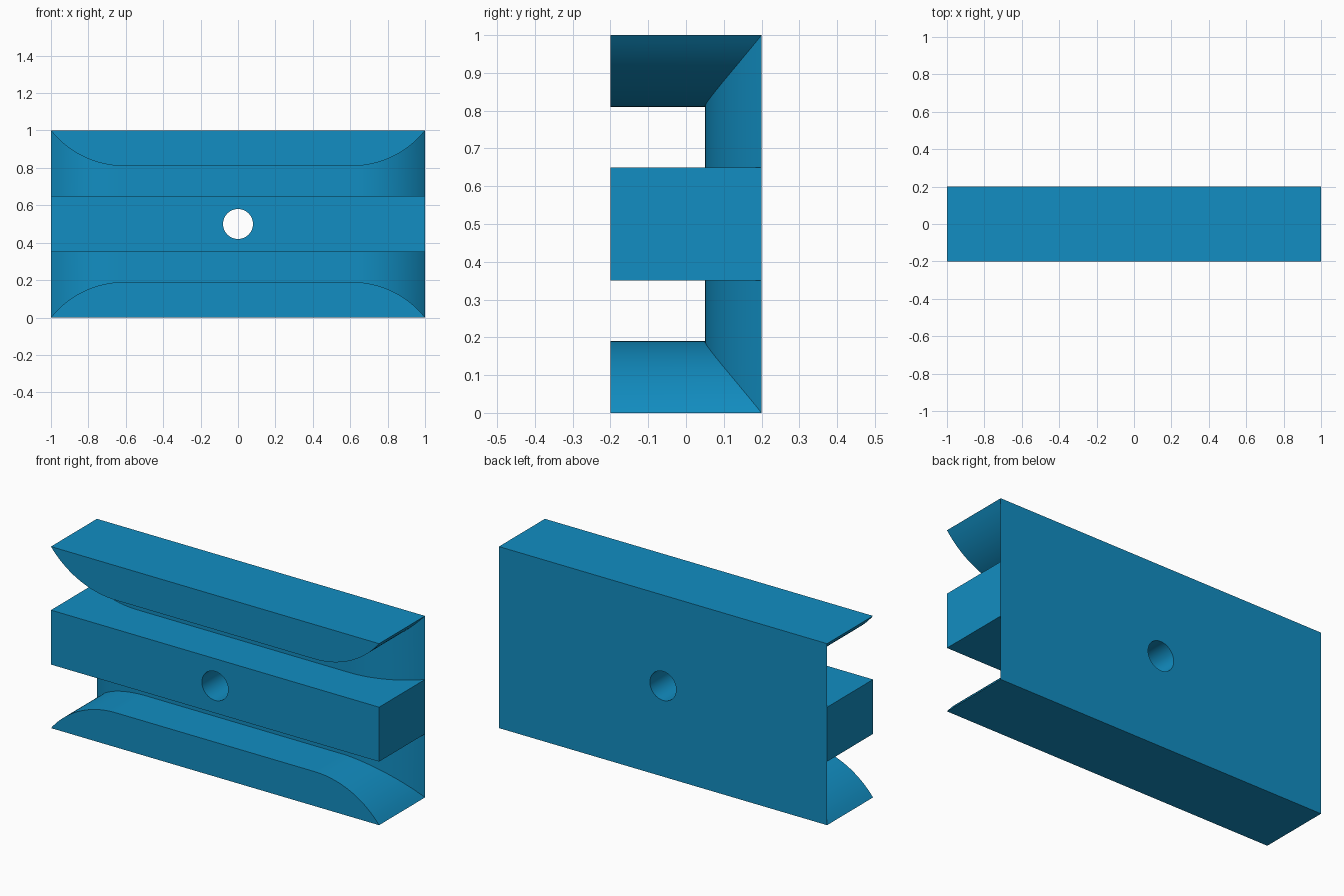
import bpy, bmesh, math

if "Cube" in bpy.data.objects:
    bpy.data.objects.remove(bpy.data.objects["Cube"])

BLUE = bpy.data.materials.new("blue")
BLUE.diffuse_color = (0.006, 0.27, 0.54, 1)
BLUE.use_nodes = True
BLUE.node_tree.nodes["Principled BSDF"].inputs["Base Color"].default_value = BLUE.diffuse_color

DEPTH = 0.2          # half thickness
R = 0.5              # radius of the flared slot mouths
BAR_LO, BAR_HI = 0.35, 0.65


def flare(x, rise):
    """Circular flare: 0 in the straight part, reaching rise at the ends."""
    run = math.sqrt(R * R - (R - rise) ** 2)
    t = min(max(0, abs(x) - (1 - run)), run)
    return R - math.sqrt(R * R - t * t)


def section(x):
    """E-shaped cross-section (y, z): back, two lips and the middle bar."""
    lip = 0.19 - flare(x, 0.19)
    floor = 0.05 + flare(x, 0.15)
    d = DEPTH
    return [(-d, 0), (d, 0), (d, BAR_LO), (d, BAR_HI), (d, 1), (-d, 1),
            (-d, 1 - lip), (floor, 1 - lip), (floor, BAR_HI), (-d, BAR_HI),
            (-d, BAR_LO), (floor, BAR_LO), (floor, lip), (-d, lip)]


# Grooved block: loft the section along x, closing only the bar ends
N = 24
start = 1 - math.sqrt(R * R - (R - 0.19) ** 2)
right = [start + (1 - start) * i / N for i in range(N + 1)]
stations = [-x for x in reversed(right)] + right

bm = bmesh.new()
rings = [[bm.verts.new((x, y, z)) for y, z in section(x)] for x in stations]
for a, b in zip(rings, rings[1:]):
    for i in range(len(a)):
        j = (i + 1) % len(a)
        bm.faces.new((a[i], a[j], b[j], b[i]))
for ring in (rings[0], rings[-1]):
    bm.faces.new([ring[i] for i in (2, 3, 9, 10)])
bmesh.ops.remove_doubles(bm, verts=bm.verts, dist=1e-5)
bmesh.ops.recalc_face_normals(bm, faces=bm.faces)
mesh = bpy.data.meshes.new("grooved_block")
bm.to_mesh(mesh)
bm.free()
block = bpy.data.objects.new("grooved_block", mesh)
bpy.context.collection.objects.link(block)
mesh.materials.append(BLUE)

# Centre screw hole
bpy.ops.mesh.primitive_cylinder_add(vertices=48, radius=0.08, depth=1,
                                    location=(0, 0, 0.5),
                                    rotation=(math.pi / 2, 0, 0))
cutter = bpy.context.object
cutter.name = "hole_cutter"
cutter.hide_render = True
cutter.data.materials.append(BLUE)
cut = block.modifiers.new("hole", 'BOOLEAN')
cut.operation = 'DIFFERENCE'
cut.solver = 'EXACT'
cut.object = cutter

bpy.ops.object.select_all(action='DESELECT')
block.select_set(True)
bpy.context.view_layer.objects.active = block
bpy.ops.object.modifier_apply(modifier=cut.name)
bpy.data.objects.remove(cutter)
bpy.ops.object.shade_smooth_by_angle(angle=math.radians(25))
